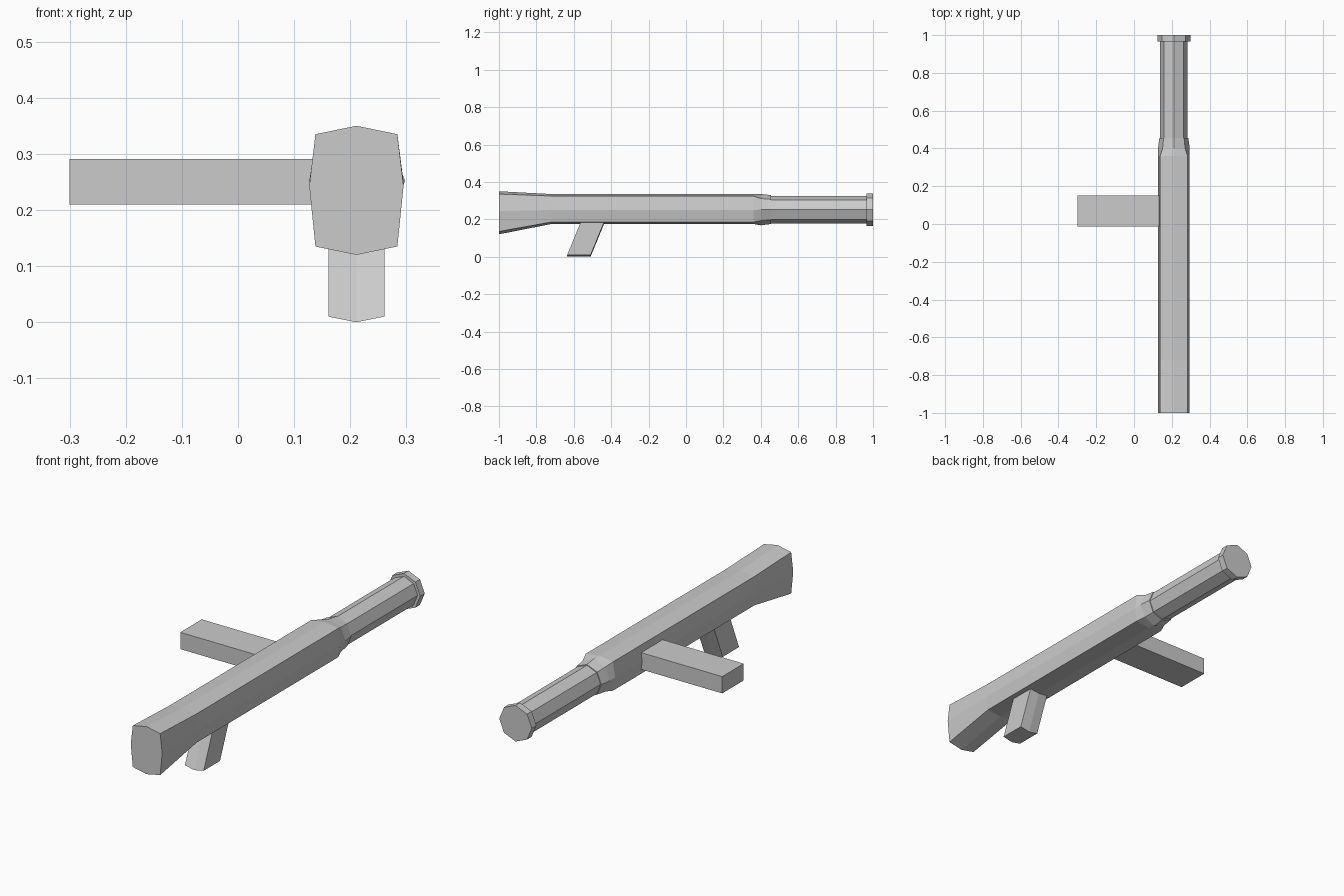
import bpy
import bmesh
import math

default = bpy.data.objects.get("Cube")
if default:
    bpy.data.objects.remove(default, do_unlink=True)

AXIS_X, AXIS_Z = 0.211, 0.252

grey = bpy.data.materials.new("plain_grey")
grey.use_nodes = True
colour = (0.6, 0.6, 0.6, 1)
grey.diffuse_color = colour
grey.node_tree.nodes["Principled BSDF"].inputs["Base Color"].default_value = colour


def loft(name, rings):
    """Skin a list of equal-length rings and close both ends."""
    bm = bmesh.new()
    loops = [[bm.verts.new(p) for p in ring] for ring in rings]
    for a, b in zip(loops, loops[1:]):
        for i in range(len(a)):
            j = (i + 1) % len(a)
            bm.faces.new((a[i], a[j], b[j], b[i]))
    bm.faces.new(loops[0])
    bm.faces.new(loops[-1])
    bmesh.ops.recalc_face_normals(bm, faces=bm.faces)
    mesh = bpy.data.meshes.new(name)
    bm.to_mesh(mesh)
    bm.free()
    mesh.materials.append(grey)
    obj = bpy.data.objects.new(name, mesh)
    bpy.context.collection.objects.link(obj)
    return obj


def slab_ring(y, top, bottom, mid):
    """Tall eight-sided section with bowed sides and ridged top and bottom."""
    side, corner, ridge = 0.084, 0.073, (top - bottom) * 0.065
    pts = [(0, top), (corner, top - ridge), (side, mid), (corner, bottom + ridge),
           (0, bottom), (-corner, bottom + ridge), (-side, mid), (-corner, top - ridge)]
    return [(AXIS_X + x, y, z) for x, z in pts]


def octagon_ring(y, radius):
    return [(AXIS_X + radius * math.sin(i * math.pi / 4), y,
             AXIS_Z + radius * math.cos(i * math.pi / 4)) for i in range(8)]


# Flared stock, receiver and collar as one skin
loft("receiver", [
    slab_ring(-1.0, 0.35, 0.12, 0.243),
    slab_ring(-0.72, 0.335, 0.175, 0.25),
    slab_ring(0.36, 0.335, 0.175, 0.25),
    octagon_ring(0.40, 0.084),
    octagon_ring(0.455, 0.077),
])

# Barrel and muzzle ring
loft("barrel", [octagon_ring(0.44, 0.073), octagon_ring(0.98, 0.073)])
loft("muzzle_ring", [octagon_ring(0.965, 0.087), octagon_ring(1.0, 0.087)])


# Slanted grip with a shallow keel underneath
def grip_ring(y, z):
    half, length, keel = 0.05, 0.125, 0.01
    pts = [(-half, 0, keel), (0, 0, 0), (half, 0, keel),
           (half, length, keel), (0, length, 0), (-half, length, keel)]
    return [(AXIS_X + x, y + dy, z + dz) for x, dy, dz in pts]


loft("grip", [grip_ring(-0.635, 0.0), grip_ring(-0.555, 0.195)])


# Magazine sticking out to the side
def magazine_ring(x):
    return [(x, -0.012, 0.21), (x, 0.152, 0.21), (x, 0.152, 0.291), (x, -0.012, 0.291)]


loft("magazine", [magazine_ring(-0.3), magazine_ring(0.16)])
